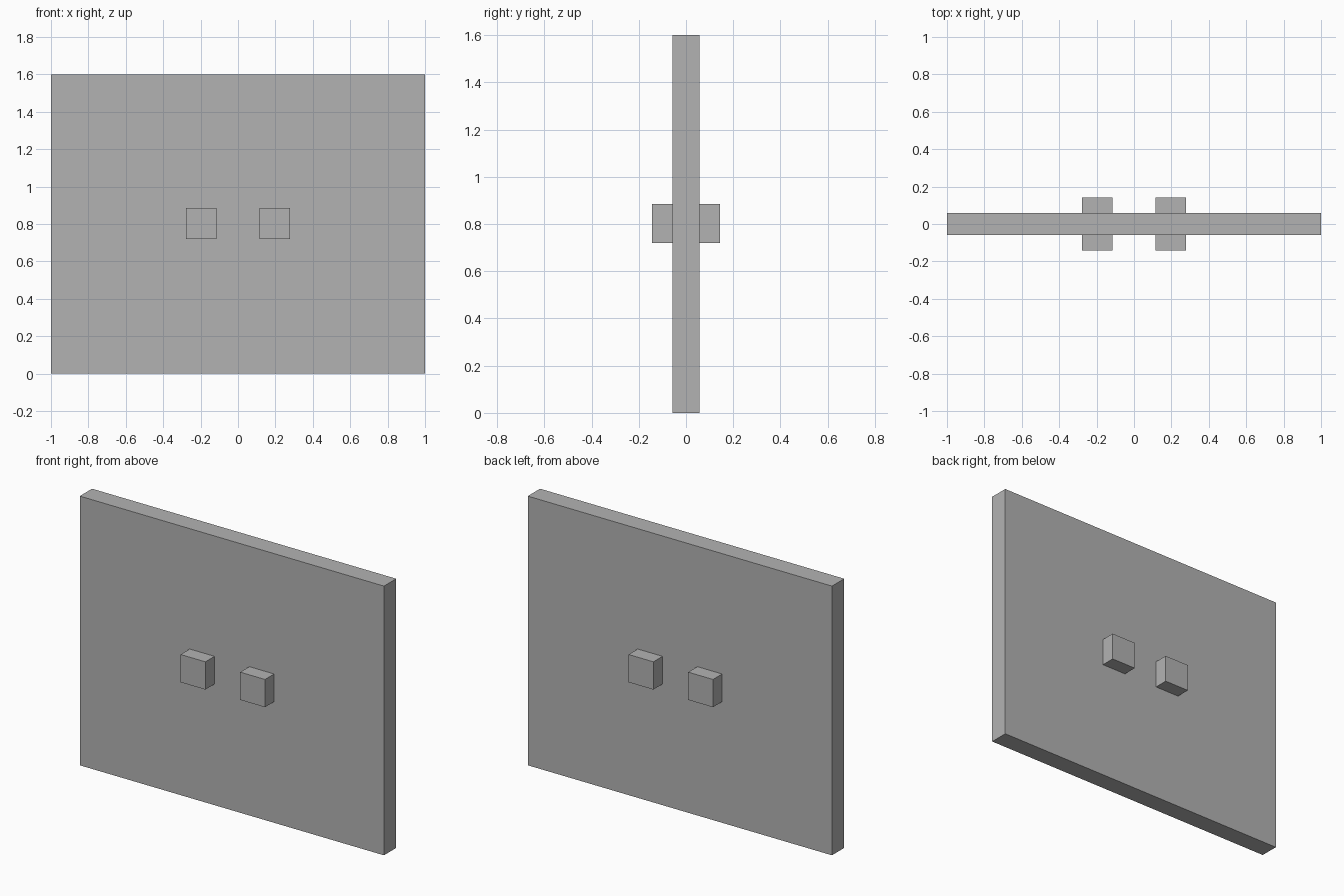
import bpy

if "Cube" in bpy.data.objects:
    bpy.data.objects.remove(bpy.data.objects["Cube"])

grey = bpy.data.materials.new("plain_grey")
grey.diffuse_color = (0.45, 0.45, 0.45, 1.0)
grey.use_nodes = True
grey.node_tree.nodes["Principled BSDF"].inputs["Base Color"].default_value = grey.diffuse_color


def box(name, center, size):
    bpy.ops.mesh.primitive_cube_add(size=1, location=center)
    obj = bpy.context.object
    obj.name = name
    obj.scale = size
    bpy.ops.object.transform_apply(location=False, rotation=False, scale=True)
    obj.data.materials.append(grey)
    return obj


# Upright panel
box("panel", (0, 0, 0.8), (2.0, 0.115, 1.6))

# Pair of square pegs passing through the panel, showing on both faces
for side, x in (("left", -0.196), ("right", 0.196)):
    box(f"{side}_peg", (x, 0, 0.802), (0.163, 0.286, 0.165))
